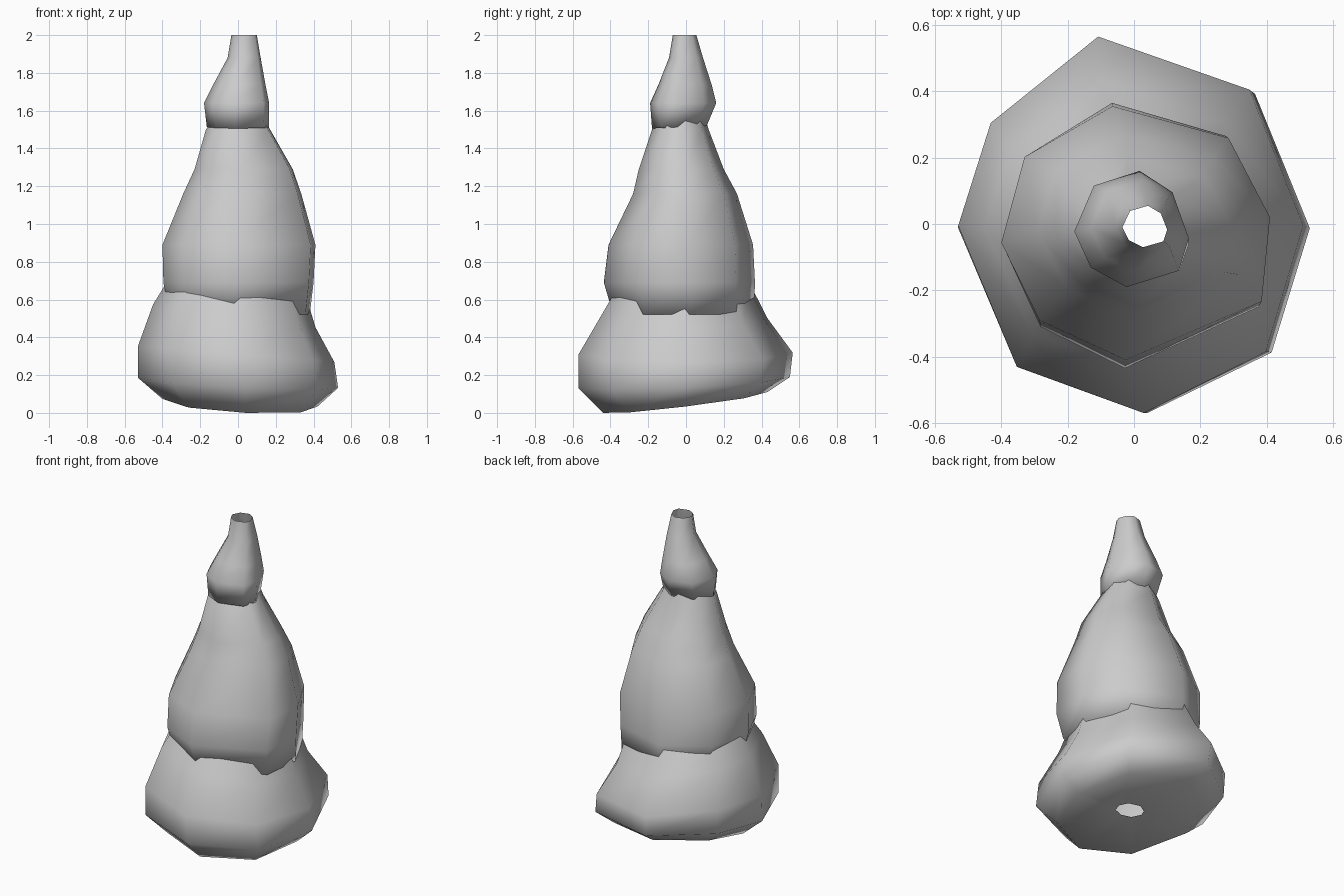
import bpy, bmesh


def tier(name, outline, rings):
    """Loft an outline through rings (x0, x1, y0, y1, z, slope_x, slope_y)."""
    xs, ys = [p[0] for p in outline], [p[1] for p in outline]
    ax, bx, ay, by = min(xs), max(xs), min(ys), max(ys)
    bm = bmesh.new()
    loops = []
    for x0, x1, y0, y1, z, sx, sy in rings:
        loop = []
        for px, py in outline:
            x = x0 + (px - ax) / (bx - ax) * (x1 - x0)
            y = y0 + (py - ay) / (by - ay) * (y1 - y0)
            loop.append(bm.verts.new((x, y, z + sx * x + sy * y)))
        loops.append(loop)
    n = len(outline)
    for a, b in zip(loops, loops[1:]):
        for i in range(n):
            j = (i + 1) % n
            bm.faces.new((a[i], a[j], b[j], b[i])).smooth = True
    mesh = bpy.data.meshes.new(name)
    bm.to_mesh(mesh)
    bm.free()
    obj = bpy.data.objects.new(name, mesh)
    bpy.context.collection.objects.link(obj)
    return obj


# Wide bottom tier with a nearly flat underside and a small centre hole
tier("lower_tier",
     [(.53, 0), (.365, .41), (-.10, .57), (-.43, .31),
      (-.53, 0), (-.35, -.425), (.04, -.565), (.415, -.38)],
     [(-.06, .11, -.08, .07, .07, 0, 0),
      (-.40, .42, -.44, .43, .055, -.05, .12),
      (-.53, .53, -.57, .55, .16, -.05, .045),
      (-.53, .51, -.57, .565, .31, -.08, 0),
      (-.45, .41, -.44, .43, .51, -.14, -.05),
      (-.36, .33, -.33, .32, .72, 0, 0),
      (-.20, .20, -.20, .20, .92, 0, 0)])

# Tall middle tier overlapping the bottom one
tier("middle_tier",
     [(.415, .02), (.29, .27), (-.06, .37), (-.325, .21),
      (-.395, -.06), (-.28, -.305), (-.02, -.43), (.39, -.245)],
     [(-.15, .17, -.17, .15, .58, 0, 0),
      (-.36, .38, -.385, .36, .52, 0, 0),
      (-.395, .40, -.435, .365, .69, 0, 0),
      (-.40, .41, -.41, .355, .89, 0, 0),
      (-.29, .335, -.28, .27, 1.16, 0, 0),
      (-.23, .29, -.25, .20, 1.29, 0, 0),
      (-.17, .17, -.18, .12, 1.50, 0, 0),
      (-.10, .12, -.11, .09, 1.60, 0, 0)])

# Small top tier with an open tip
tier("top_tier",
     [(.17, -.04), (.12, .10), (.02, .165), (-.12, .12),
      (-.18, -.02), (-.13, -.13), (-.02, -.19), (.14, -.14)],
     [(-.08, .12, -.09, .07, 1.54, 0, 0),
      (-.165, .165, -.18, .11, 1.515, 0, .05),
      (-.18, .165, -.19, .16, 1.64, 0, 0),
      (-.13, .145, -.145, .135, 1.74, 0, 0),
      (-.055, .12, -.09, .09, 1.88, 0, 0),
      (-.035, .10, -.07, .055, 2.0, 0, 0)])
